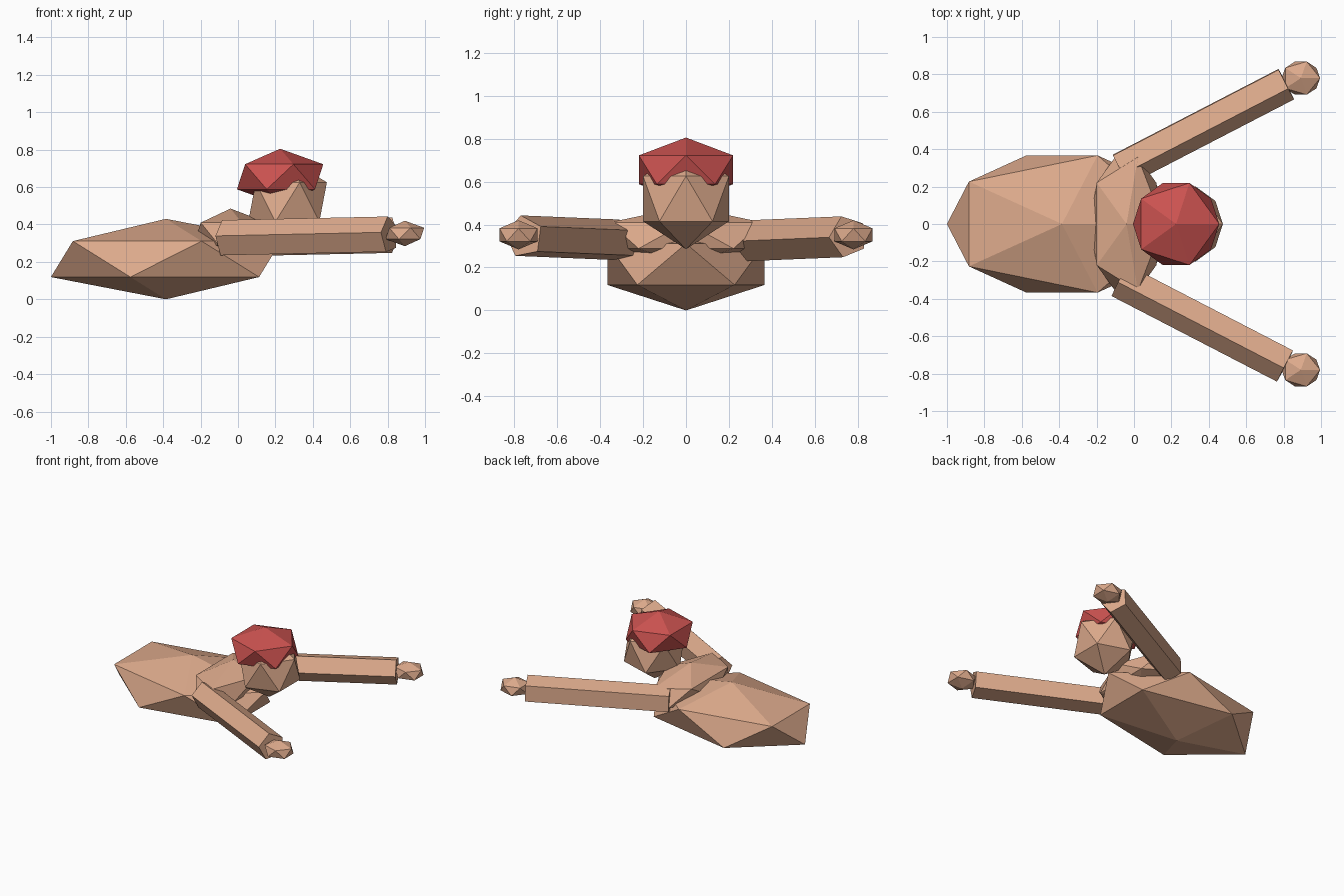
import bpy, bmesh, math
from mathutils import Matrix, Vector

cube = bpy.data.objects.get("Cube")
if cube:
    bpy.data.objects.remove(cube, do_unlink=True)


def material(name, rgb):
    mat = bpy.data.materials.new(name)
    mat.use_nodes = True
    color = (*rgb, 1.0)
    mat.diffuse_color = color
    mat.node_tree.nodes["Principled BSDF"].inputs["Base Color"].default_value = color
    return mat


skin = material("warm skin", (0.72, 0.40, 0.26))
red = material("soft red", (0.60, 0.085, 0.08))


def finish(name, bm, mat):
    bmesh.ops.recalc_face_normals(bm, faces=bm.faces)
    mesh = bpy.data.meshes.new(name)
    bm.to_mesh(mesh)
    bm.free()
    mesh.materials.append(mat)
    obj = bpy.data.objects.new(name, mesh)
    bpy.context.collection.objects.link(obj)
    return obj


def faceted_ball(name, center, radii, mat):
    bm = bmesh.new()
    bmesh.ops.create_icosphere(bm, subdivisions=1, radius=1)
    matrix = Matrix.Translation(center) @ Matrix.Diagonal((*radii, 1))
    bmesh.ops.transform(bm, matrix=matrix, verts=bm.verts)
    return finish(name, bm, mat)


def five_sided_arm(name, start, end, radius, roll):
    # Pentagon cross-section swept along the arm, rolled about its axis
    start, end = Vector(start), Vector(end)
    axis = (end - start).normalized()
    across = Vector((0, 0, 1)).cross(axis).normalized()
    up = axis.cross(across)
    bm = bmesh.new()
    rings = []
    for point in (start, end):
        ring = []
        for i in range(5):
            a = math.radians(roll) + math.tau * i / 5
            ring.append(bm.verts.new(point + radius * (across * math.cos(a) + up * math.sin(a))))
        rings.append(ring)
    a, b = rings
    for i in range(5):
        j = (i + 1) % 5
        bm.faces.new((a[i], a[j], b[j], b[i]))
    bm.faces.new(a)
    bm.faces.new(b)
    return finish(name, bm, skin)


# Lying body, chest, head and cap of hair
faceted_ball("body", (-0.385, 0, 0.215), (0.688, 0.431, 0.215), skin)
faceted_ball("chest", (-0.04, 0, 0.349), (0.22, 0.42, 0.136), skin)
faceted_ball("head", (0.265, 0, 0.52), (0.235, 0.235, 0.235), skin)
faceted_ball("hair", (0.225, 0, 0.655), (0.258, 0.258, 0.15), red)

# Outstretched arms with a hand at each end
for side, sign, roll in (("right", -1, 100), ("left", 1, 110)):
    five_sided_arm(side + "_arm", (-0.075, sign * 0.297, 0.325),
                   (0.81, sign * 0.755, 0.344), 0.1, roll)
    faceted_ball(side + "_hand", (0.892, sign * 0.78, 0.352), (0.115, 0.104, 0.068), skin)
